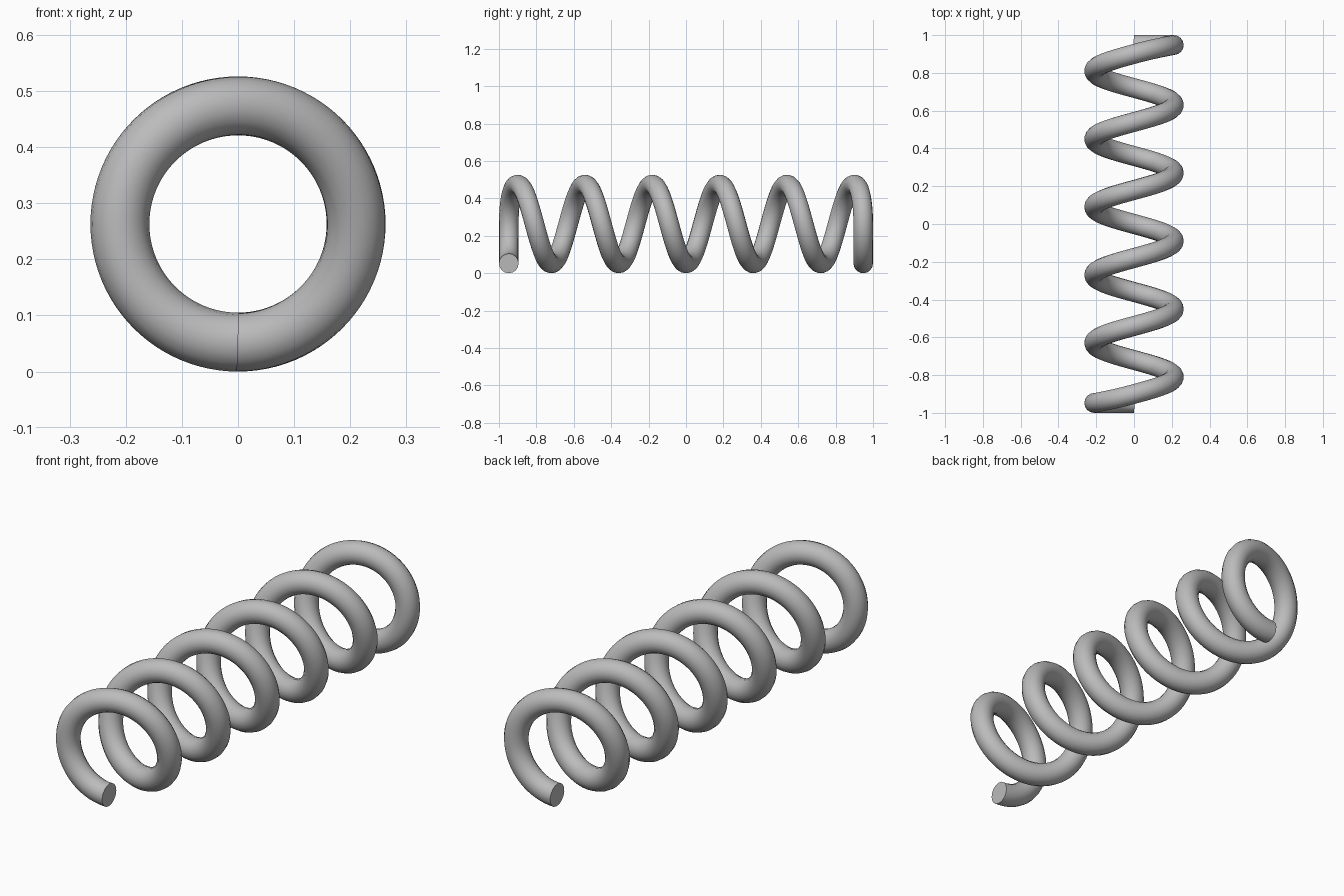
import bpy
from math import sin, cos, tau, radians

cube = bpy.data.objects.get("Cube")
if cube:
    bpy.data.objects.remove(cube, do_unlink=True)

WIRE = 0.0525            # wire radius
COIL = 0.2105            # coil radius to the wire centre
TURNS = 6
PITCH = 0.36
HALF = 1 - WIRE          # half length of the wire centre line
STEPS = 96               # points per turn


def rise(t):
    """Distance along y from the coil end: flat, eased, then a steady pitch."""
    kink = TURNS / 2 - HALF / PITCH
    ease = 0.12
    d = t - kink
    if d <= -ease:
        return 0
    if d >= ease:
        return PITCH * d
    return PITCH * (d + ease) ** 2 / (4 * ease)


def centre(t):
    """Point on the helix after t turns, mirrored about the middle."""
    if t < TURNS / 2:
        y = rise(t) - HALF
    else:
        y = HALF - rise(TURNS - t)
    a = tau * t
    return (-COIL * sin(a), y, COIL + WIRE - COIL * cos(a), 1)


# Helical centre line swept with a round wire section
curve = bpy.data.curves.new("coil_spring", "CURVE")
curve.dimensions = "3D"
curve.bevel_depth = WIRE
curve.bevel_resolution = 6
curve.use_fill_caps = True
spline = curve.splines.new("POLY")
count = TURNS * STEPS
spline.points.add(count)
for i, p in enumerate(spline.points):
    p.co = centre(i / STEPS)

spring = bpy.data.objects.new("coil_spring", curve)
bpy.context.collection.objects.link(spring)

# Grey steel
steel = bpy.data.materials.new("grey_steel")
steel.use_nodes = True
colour = (0.5, 0.5, 0.5, 1)
steel.diffuse_color = colour
steel.node_tree.nodes["Principled BSDF"].inputs["Base Color"].default_value = colour
curve.materials.append(steel)

# Mesh with smooth wire and crisp cut ends
bpy.ops.object.select_all(action="DESELECT")
spring.select_set(True)
bpy.context.view_layer.objects.active = spring
bpy.ops.object.convert(target="MESH")
spring = bpy.context.object
bpy.ops.object.mode_set(mode="EDIT")
bpy.ops.mesh.select_all(action="SELECT")
bpy.ops.mesh.remove_doubles(threshold=0.0001)
bpy.ops.mesh.normals_make_consistent(inside=False)
bpy.ops.object.mode_set(mode="OBJECT")
bpy.ops.object.shade_smooth_by_angle(angle=radians(40))
